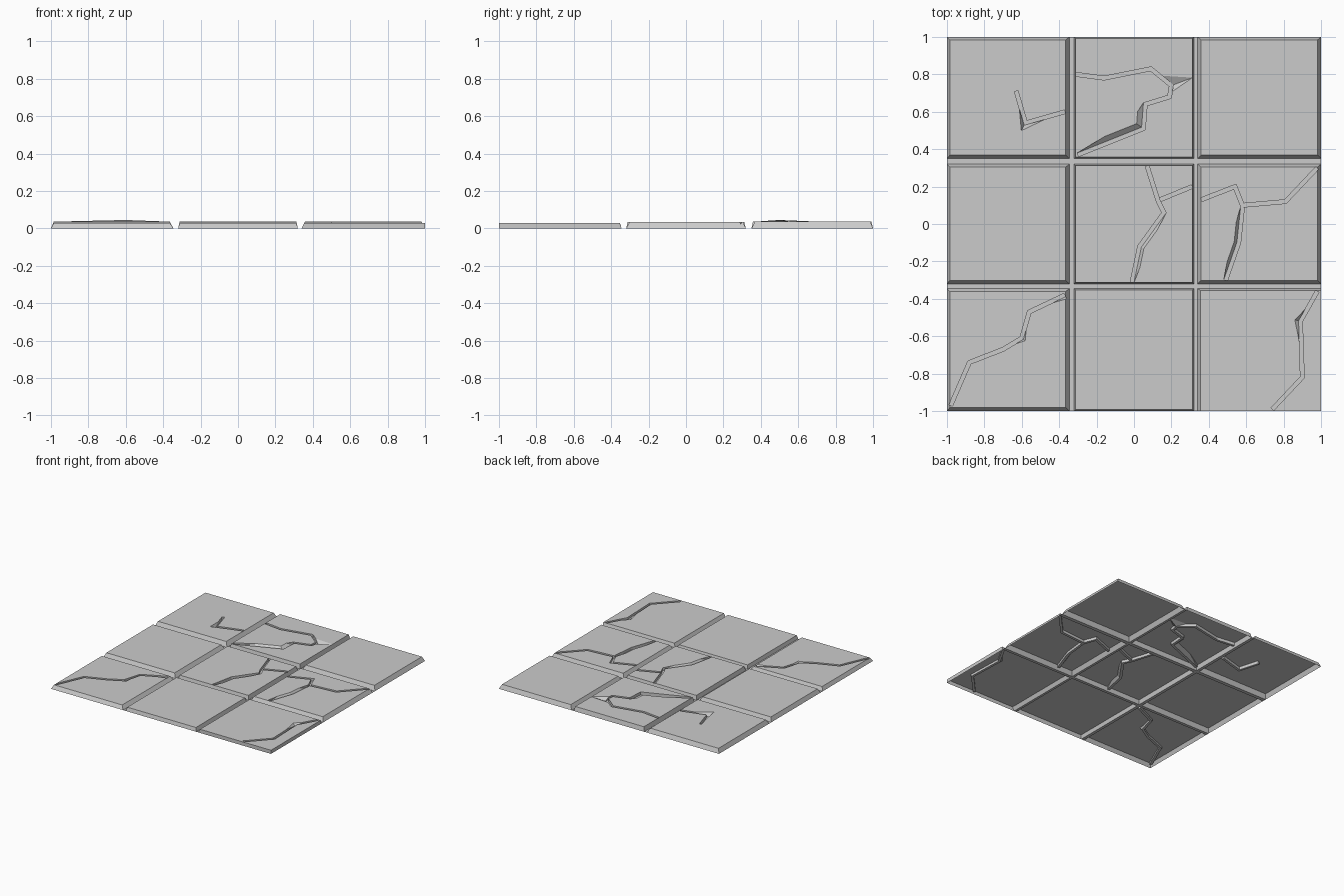
import bpy
import bmesh
from mathutils import Vector

default = bpy.data.objects.get("Cube")
if default:
    bpy.data.objects.remove(default, do_unlink=True)

stone = bpy.data.materials.new("stone_grey")
stone.use_nodes = True
GREY = (0.6, 0.6, 0.6, 1)
stone.diffuse_color = GREY
stone.node_tree.nodes["Principled BSDF"].inputs["Base Color"].default_value = GREY

CRACK_WIDTH = .02
CRACK_FLOOR = .012
SURFACE = .034
CUT_TOP = .06


def make_object(name, bm):
    mesh = bpy.data.meshes.new(name)
    bmesh.ops.recalc_face_normals(bm, faces=bm.faces)
    bm.to_mesh(mesh)
    bm.free()
    mesh.materials.append(stone)
    obj = bpy.data.objects.new(name, mesh)
    bpy.context.collection.objects.link(obj)
    return obj


def loft(bm, rings):
    """Join four-sided rings of points and cap both ends."""
    rings = [[bm.verts.new(p) for p in ring] for ring in rings]
    for low, high in zip(rings, rings[1:]):
        for i in range(4):
            j = (i + 1) % 4
            bm.faces.new((low[i], low[j], high[j], high[i]))
    bm.faces.new(rings[0])
    bm.faces.new(rings[-1])


def slab(name, xs, ys, height, insets):
    """Tile with sloping sides; insets are west, east, south, north."""
    w, e, s, n = insets

    def ring(k, z):
        x0, x1 = xs[0] + w * k, xs[1] - e * k
        y0, y1 = ys[0] + s * k, ys[1] - n * k
        return [(x0, y0, z), (x1, y0, z), (x1, y1, z), (x0, y1, z)]

    bm = bmesh.new()
    loft(bm, [ring(0, 0), ring(1, height)])
    return make_object(name, bm)


def crack_cutter(path, chips, floor):
    """Channel along a path; chips slope the right (+) or left (-) bank."""
    points = [Vector(p) for p in path]
    flare = (CUT_TOP - floor) / (SURFACE - floor)
    rings = []
    for i, p in enumerate(points):
        before = (p - points[i - 1]).normalized() if i else None
        after = (points[i + 1] - p).normalized() if i + 1 < len(points) else None
        along = ((before or after) + (after or before)).normalized()
        mitre = max(along.dot(after or before), .6)
        side = Vector((-along.y, along.x))
        left = p + side * CRACK_WIDTH / 2 / mitre
        right = p - side * CRACK_WIDTH / 2 / mitre
        chip = chips.get(i, 0)
        left_top = left + side * max(-chip, 0) * flare
        right_top = right - side * max(chip, 0) * flare
        rings.append([(q.x, q.y, z) for q, z in
                      ((left, floor), (right, floor),
                       (right_top, CUT_TOP), (left_top, CUT_TOP))])
    bm = bmesh.new()
    loft(bm, rings)
    bmesh.ops.triangulate(bm, faces=bm.faces)
    cutter = make_object("crack_cutter", bm)
    cutter.hide_render = True
    return cutter


def finish(tile, cracks):
    """Carve the cracks, then open the underside."""
    cutters = [crack_cutter(path, chips, CRACK_FLOOR + .0005 * i)
               for i, (path, chips) in enumerate(cracks)]
    for cutter in cutters:
        mod = tile.modifiers.new("crack", "BOOLEAN")
        mod.operation = "DIFFERENCE"
        mod.solver = "EXACT"
        mod.object = cutter
    bpy.context.view_layer.update()
    bm = bmesh.new()
    bm.from_object(tile, bpy.context.evaluated_depsgraph_get())
    tile.modifiers.clear()
    under = [f for f in bm.faces if all(v.co.z < .001 for v in f.verts)]
    bmesh.ops.delete(bm, geom=under, context="FACES")
    bm.to_mesh(tile.data)
    bm.free()
    for cutter in cutters:
        bpy.data.objects.remove(cutter, do_unlink=True)


# Crack paths per tile, with the stations where a bank is chipped
CRACKS = {
    "back_right": [([(-.63, .71), (-.58, .54), (-.37, .6)], {1: .03})],
    "back_middle": [([(-.31, .8), (-.16, .78), (.09, .83), (.2, .74), (.19, .68),
                      (.06, .64), (.05, .51), (-.3, .37)], {3: -.1, 6: .03})],
    "centre_middle": [([(.07, .31), (.13, .12), (.16, .06), (.03, -.12),
                        (-.01, -.31)], {3: -.015}),
                      ([(.14, .13), (.31, .2)], {})],
    "centre_left": [([(.36, .13), (.54, .2), (.58, .1), (.81, .12), (.98, .3)], {}),
                    ([(.58, .09), (.56, -.1), (.49, -.3)], {1: .015})],
    "front_right": [([(-.98, -.97), (-.88, -.74), (-.7, -.67), (-.6, -.61),
                      (-.56, -.47), (-.37, -.38)], {3: .015, 5: .015})],
    "front_left": [([(.98, -.36), (.89, -.52), (.9, -.82), (.74, -.99)], {1: .025})],
}

# Nine tiles in three columns and rows
COLUMNS = {"right": (-1, -.345), "middle": (-.32, .32), "left": (.34, 1)}
ROWS = {"front": (-1, -.345), "centre": (-.32, .32), "back": (.35, 1)}
HEIGHTS = {"front": .03, "centre": .034, "back": .036}
INSETS = {"right": (.015, .02, .018, .015), "middle": (.008,) * 4,
          "left": (.018, .018, .018, .015)}

for row, ys in ROWS.items():
    for column, xs in COLUMNS.items():
        spot = f"{row}_{column}"
        insets = (.015, 0, 0, .01) if spot == "front_left" else INSETS[column]
        tile = slab(f"{spot}_tile", xs, ys, HEIGHTS[row], insets)
        finish(tile, CRACKS.get(spot, []))
        # broken lip pushed up at the bend of the short crack
        if spot == "back_right":
            bend = Vector((-.59, .51, HEIGHTS[row]))
            lip = min(tile.data.vertices, key=lambda v: (v.co - bend).length)
            lip.co.z += .009


def gaps(spans):
    spans = list(spans)
    return [(a[1], b[0]) for a, b in zip(spans, spans[1:])]


# Flat grout strips between the tiles
strips = [(gap, y) for gap in gaps(COLUMNS.values()) for y in ROWS.values()]
strips += [((-1, 1), gap) for gap in gaps(ROWS.values())]
bm = bmesh.new()
for (x0, x1), (y0, y1) in strips:
    bm.faces.new([bm.verts.new(p) for p in
                  ((x0, y0, 0), (x1, y0, 0), (x1, y1, 0), (x0, y1, 0))])
grout = make_object("grout", bm)
